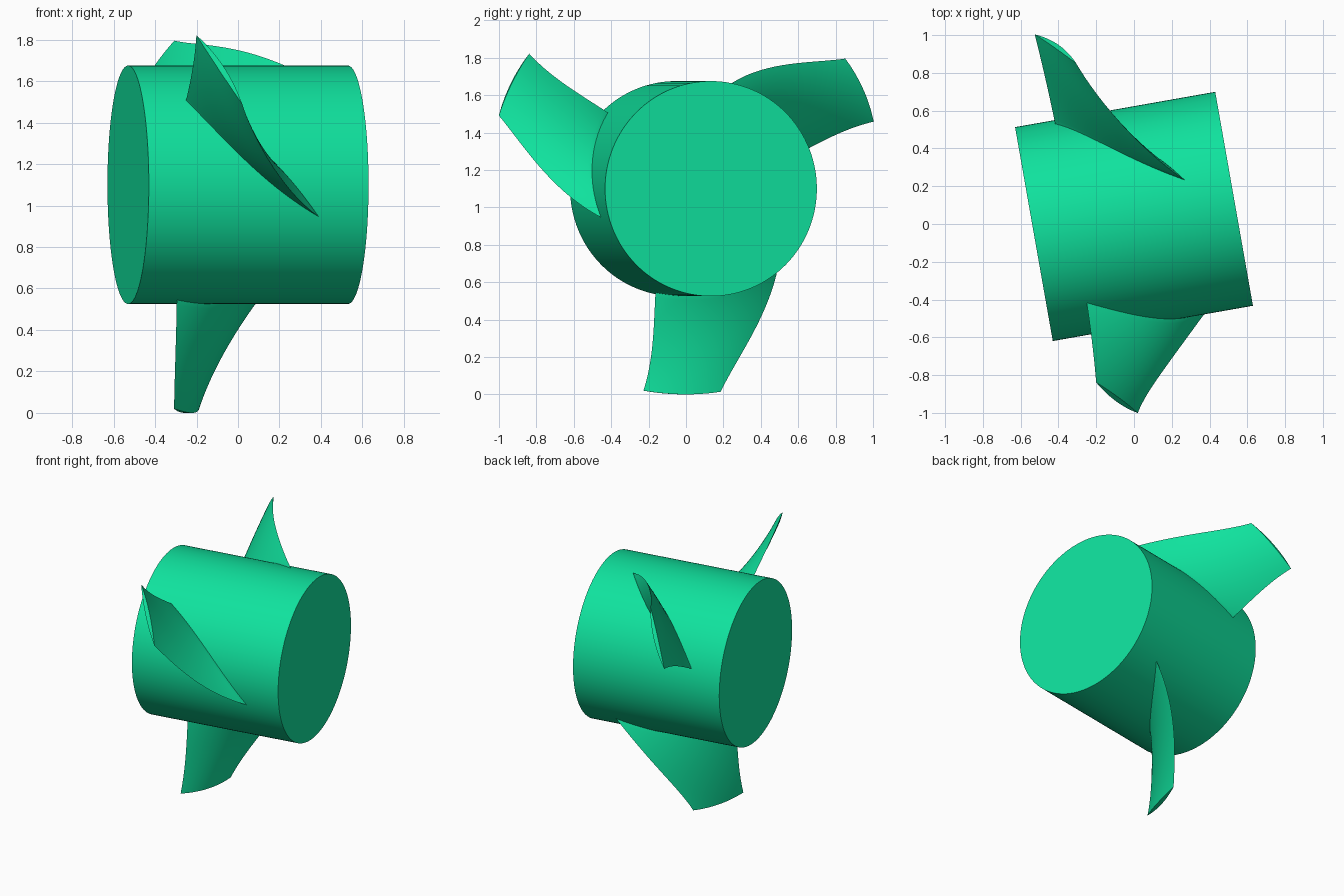
import bpy, bmesh, math
from mathutils import Matrix, Vector

cube = bpy.data.objects.get("Cube")
if cube:
    bpy.data.objects.remove(cube, do_unlink=True)

green = bpy.data.materials.new("sea_green")
green.use_nodes = True
COLOUR = (0.005, 0.76, 0.34, 1)
green.diffuse_color = COLOUR
green.node_tree.nodes["Principled BSDF"].inputs["Base Color"].default_value = COLOUR

HUB_R, TIP_R, LENGTH = 0.575, 1.1, 1.076
PLACE = Matrix.Translation((0, 0.04, 1.1)) @ Matrix.Rotation(math.radians(10), 4, "Z")


def add_object(name, bm, turn=0):
    bmesh.ops.recalc_face_normals(bm, faces=bm.faces)
    mesh = bpy.data.meshes.new(name)
    bm.to_mesh(mesh)
    bm.free()
    mesh.materials.append(green)
    obj = bpy.data.objects.new(name, mesh)
    obj.matrix_world = PLACE @ Matrix.Rotation(math.radians(turn), 4, "X")
    bpy.context.collection.objects.link(obj)
    return obj


def through(a, b, c, t):
    """Quadratic that passes a, b, c at t = 0, 0.5, 1."""
    return a * (1 - t) * (1 - 2 * t) + b * 4 * t * (1 - t) + c * t * (2 * t - 1)


# Hub: plain closed cylinder along the shaft axis
bm = bmesh.new()
bmesh.ops.create_cone(bm, cap_ends=True, segments=128, radius1=HUB_R, radius2=HUB_R,
                      depth=LENGTH, matrix=Matrix.Rotation(math.pi / 2, 4, "Y"))
for f in bm.faces:
    f.smooth = len(f.verts) == 4
for e in bm.edges:
    e.smooth = all(f.smooth for f in e.link_faces)
add_object("hub", bm)

# Blades: twisted lens sections wrapped round the shaft axis
SPAN, CHORD = 24, 24


def section(t, radius):
    lead_u, trail_u = through(-0.326, -0.335, -0.35, t), through(0.297, 0.01, -0.161, t)
    lead_a, trail_a = through(135, 138.8, 139, t), through(195.5, 172.5, 159.2, t)
    half = through(0.047, 0.029, 0.015, t)
    camber = through(-0.008, 0, 0.005, t)
    du, ds = trail_u - lead_u, math.radians(trail_a - lead_a) * radius
    chord = math.hypot(du, ds)
    ring = []
    for i in range(2 * CHORD):
        side = 1 if i < CHORD else -1
        s = i / CHORD if side > 0 else 2 - i / CHORD
        off = 4 * s * (1 - s) * (camber + side * half)
        u = lead_u + du * s + off * ds / chord
        arc = ds * s - off * du / chord
        a = math.radians(lead_a) + arc / radius
        ring.append(Vector((u, radius * math.cos(a), radius * math.sin(a))))
    return ring


def build_blade(name, turn):
    bm = bmesh.new()
    stations = [(0, HUB_R - 0.05)]
    stations += [(k / SPAN, HUB_R + (TIP_R - HUB_R) * k / SPAN) for k in range(SPAN + 1)]
    rows = [[bm.verts.new(p) for p in section(t, r)] for t, r in stations]
    n = 2 * CHORD
    for low, high in zip(rows, rows[1:]):
        for i in range(n):
            j = (i + 1) % n
            bm.faces.new((low[i], low[j], high[j], high[i])).smooth = True
        # crisp leading and trailing edges
        for i in (0, CHORD):
            bm.edges.get((low[i], high[i])).smooth = False
    # end caps as strips across the lens
    for row in (rows[0], rows[-1]):
        for i in range(CHORD):
            quad = (row[i], row[i + 1], row[(n - i - 1) % n], row[(n - i) % n])
            bm.faces.new(tuple(dict.fromkeys(quad)))
        for i in range(n):
            bm.edges.get((row[i], row[(i + 1) % n])).smooth = False
    add_object(name, bm, turn)


for name, turn in (("front_blade", 0), ("bottom_blade", 120), ("back_blade", 240)):
    build_blade(name, turn)
